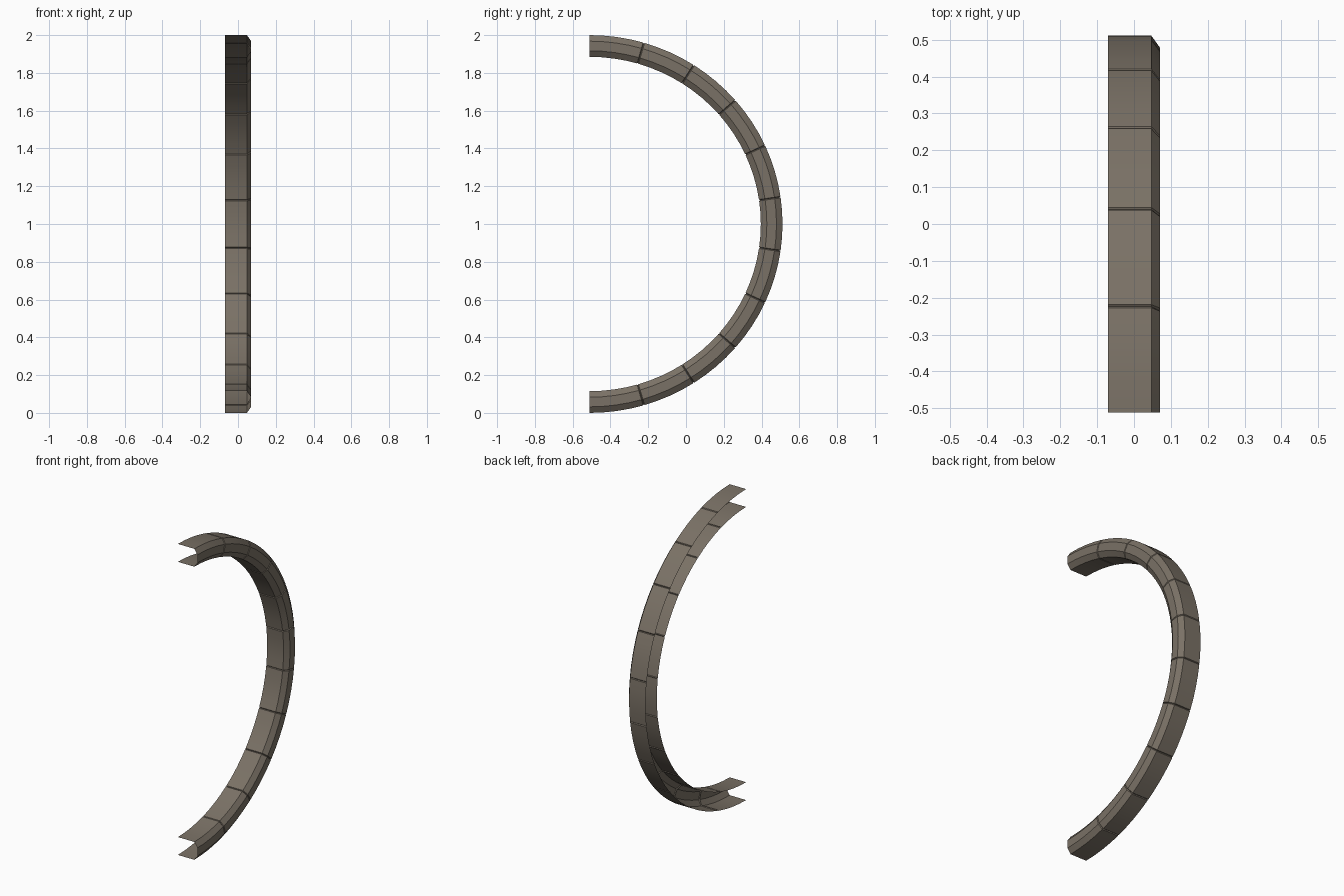
import bpy, bmesh, math

if "Cube" in bpy.data.objects:
    bpy.data.objects.remove(bpy.data.objects["Cube"])

SEGMENTS = 11      # panels along the half ring
SUB = 4            # subdivisions per panel
CY, CZ = -0.511, 1.0
RY, RZ = 1.022, 1.0

# Open channel cross-section: (x, inset from the outer radius)
PROFILE = [(-0.07, 0.0), (0.047, 0.0), (0.07, 0.032),
           (0.07, 0.083), (0.047, 0.115), (-0.07, 0.115)]
MID = 0.0575

mat = bpy.data.materials.new("warm grey")
mat.diffuse_color = (0.195, 0.166, 0.132, 1)
mat.use_nodes = True
mat.node_tree.nodes["Principled BSDF"].inputs["Base Color"].default_value = mat.diffuse_color

# Stations along the arc: (angle, groove depth)
step = 180 / SEGMENTS
stations = []
for i in range(SEGMENTS):
    a0 = -90 + i * step
    for k in range(SUB + 1):
        off = 0.0
        if k == 0 and i > 0:
            off = 0.25
        if k == SUB and i < SEGMENTS - 1:
            off = -0.25
        stations.append((a0 + step * k / SUB + off, 0.0))
    if i < SEGMENTS - 1:
        stations.append((a0 + step, 0.005))   # seam between panels

# Sweep the channel along the half ring
bm = bmesh.new()
rings = []
for ang, groove in stations:
    a = math.radians(ang)
    ring = []
    for x, d in PROFILE:
        d += groove if d < MID else -groove
        x -= groove if x > 0.06 else 0
        ring.append(bm.verts.new((x, CY + (RY - d) * math.cos(a),
                                  CZ + (RZ - d) * math.sin(a))))
    rings.append(ring)
for r0, r1 in zip(rings, rings[1:]):
    for j in range(len(PROFILE) - 1):
        bm.faces.new((r0[j], r0[j + 1], r1[j + 1], r1[j]))

# Make the outside of the channel face outwards
bm.normal_update()
bm.faces.ensure_lookup_table()
f = bm.faces[0]
c = f.calc_center_median()
if f.normal.y * (c.y - CY) + f.normal.z * (c.z - CZ) < 0:
    bmesh.ops.reverse_faces(bm, faces=bm.faces[:])

me = bpy.data.meshes.new("half_ring_channel")
bm.to_mesh(me)
bm.free()
me.materials.append(mat)
ob = bpy.data.objects.new("half_ring_channel", me)
bpy.context.collection.objects.link(ob)
bpy.context.view_layer.objects.active = ob
ob.select_set(True)
bpy.ops.object.shade_smooth_by_angle(angle=math.radians(20))
